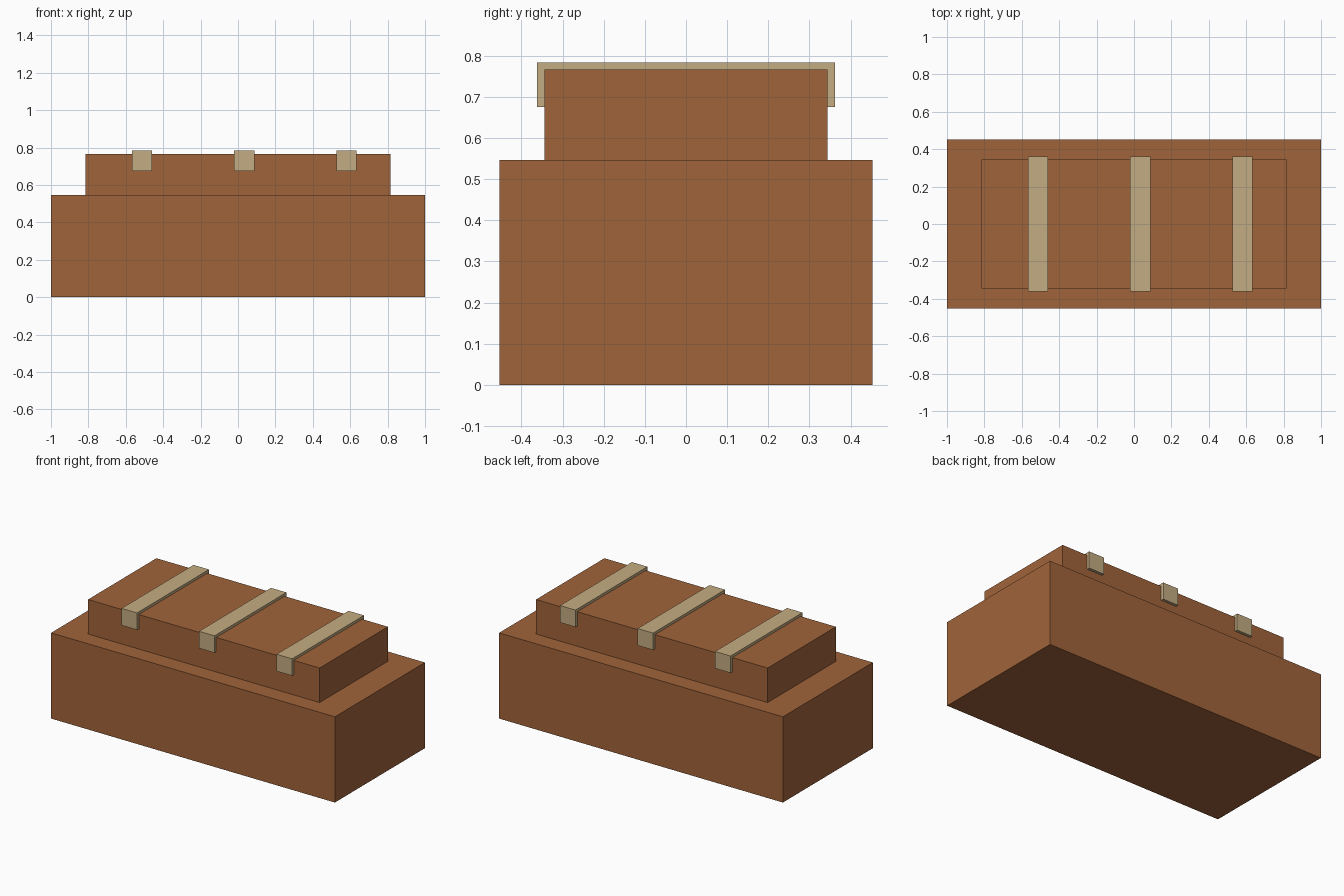
import bpy

cube = bpy.data.objects.get("Cube")
if cube:
    bpy.data.objects.remove(cube, do_unlink=True)


def material(name, color):
    mat = bpy.data.materials.new(name)
    mat.use_nodes = True
    mat.diffuse_color = color
    mat.node_tree.nodes["Principled BSDF"].inputs["Base Color"].default_value = color
    return mat


def box(name, x, width, depth, bottom, top, mat):
    """Flat-sided block centred on y = 0, spanning bottom to top."""
    bpy.ops.mesh.primitive_cube_add(size=1, location=(x, 0, (bottom + top) / 2))
    obj = bpy.context.object
    obj.name = name
    obj.scale = (width, depth, top - bottom)
    bpy.ops.object.transform_apply(location=False, rotation=False, scale=True)
    obj.data.materials.append(mat)
    return obj


brown = material("brown_wood", (0.352, 0.127, 0.042, 1))
tan = material("tan_strap", (0.552, 0.413, 0.223, 1))

# Wide lower body and the narrower block on top
box("base", 0, 2.0, 0.906, 0, 0.546, brown)
box("upper_block", 0, 1.632, 0.688, 0.546, 0.766, brown)

# Three straps wrapped over the upper block, spaced slightly off centre
for side, x in (("right", -0.513), ("middle", 0.033), ("left", 0.58)):
    box(f"{side}_strap", x, 0.109, 0.724, 0.675, 0.783, tan)
